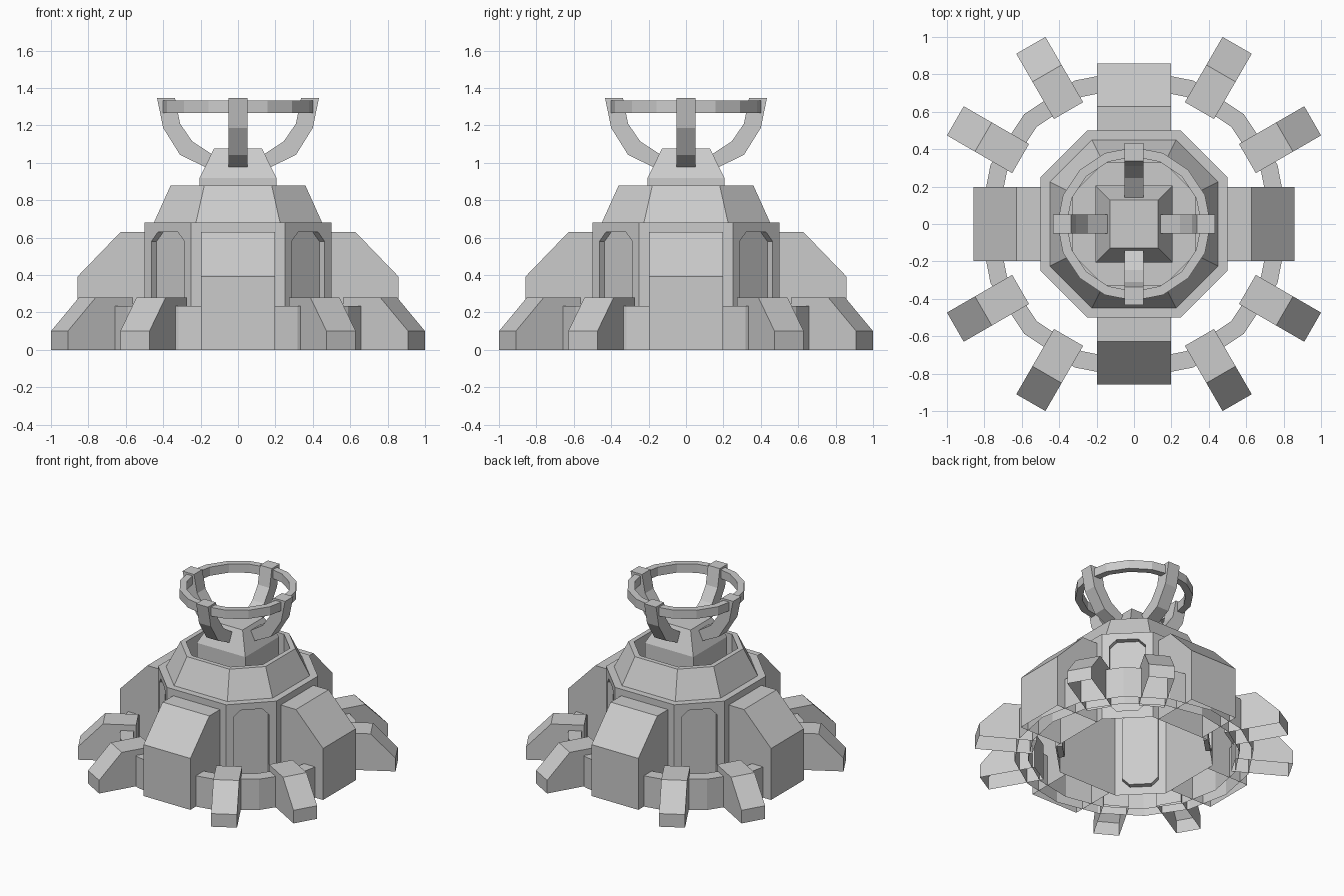
import bpy, bmesh
from math import cos, sin, pi, radians
from mathutils import Vector, Matrix

if "Cube" in bpy.data.objects:
    bpy.data.objects.remove(bpy.data.objects["Cube"])


def make(name, bm):
    bmesh.ops.remove_doubles(bm, verts=bm.verts, dist=0.0005)
    bmesh.ops.recalc_face_normals(bm, faces=bm.faces)
    me = bpy.data.meshes.new(name)
    bm.to_mesh(me)
    bm.free()
    ob = bpy.data.objects.new(name, me)
    bpy.context.collection.objects.link(ob)
    return ob


def face(bm, pts):
    return bm.faces.new([bm.verts.new(p) for p in pts])


def octagon(r, z):
    # octagon with long straight sides, flats at distance r
    h = r / 2
    return [Vector((x, y, z)) for x, y in
            [(r, -h), (r, h), (h, r), (-h, r), (-r, h), (-r, -h), (-h, -r), (h, -r)]]


def ring16(r, z, n=16):
    return [Vector((r * cos(2 * pi * i / n), r * sin(2 * pi * i / n), z)) for i in range(n)]


def loft(bm, loops):
    for a, b in zip(loops, loops[1:]):
        n = len(a)
        for i in range(n):
            j = (i + 1) % n
            face(bm, [a[i], a[j], b[j], b[i]])


def radial_block(name, profile, width, angle, skip=()):
    # (radius, z) profile extruded sideways, then turned to its angle;
    # skip lists the profile edges left open
    bm = bmesh.new()
    rot = Matrix.Rotation(radians(angle), 3, 'Z')
    sides = [[rot @ Vector((r, s * width / 2, z)) for r, z in profile] for s in (-1, 1)]
    face(bm, sides[0])
    face(bm, sides[1])
    n = len(profile)
    for i in range(n):
        if i not in skip:
            j = (i + 1) % n
            face(bm, [sides[0][i], sides[0][j], sides[1][j], sides[1][i]])
    return make(name, bm)


# Core: hollow octagon with recessed chamfered windows in the diagonal walls
bm = bmesh.new()
low, top = octagon(0.5, 0), octagon(0.5, 0.68)
face(bm, top)
w, c, z0, z1 = 0.125, 0.05, 0.06, 0.63
window = [(-w + c, z0), (w - c, z0), (w, z0 + c), (w, z1 - c),
          (w - c, z1), (-w + c, z1), (-w, z1 - c), (-w, z0 + c)]
for i in range(8):
    j = (i + 1) % 8
    rect = [low[i], low[j], top[j], top[i]]
    if i % 2 == 0:
        face(bm, rect)
        continue
    mid = (low[i] + low[j]) / 2
    along = (low[j] - low[i]).normalized()
    inward = -mid.normalized() * 0.04
    o = [mid + along * u + Vector((0, 0, z)) for u, z in window]
    d = [p + inward for p in o]
    for k in range(4):
        a, b = rect[k], rect[(k + 1) % 4]
        face(bm, [a, b, o[2 * k + 1], o[2 * k]])
        face(bm, [a, o[2 * k], o[(2 * k - 1) % 8]])
    loft(bm, [o, d])
    face(bm, d)
make("core", bm)

# Sloping collar on the core, hollow in the middle
bm = bmesh.new()
loft(bm, [octagon(0.45, 0.68), octagon(0.36, 0.88), octagon(0.325, 0.88), octagon(0.325, 0.68)])
make("collar", bm)

# Square tower with a tapered top
bm = bmesh.new()
loops = [[Vector((sx * h, sy * h, z)) for sx, sy in [(1, 1), (-1, 1), (-1, -1), (1, -1)]]
         for h, z in [(0.205, 0.68), (0.205, 0.92), (0.128, 1.077)]]
loft(bm, loops)
face(bm, loops[-1])
make("tower", bm)

# Crown: four curved prongs and a hoop
prong = [(0.14, 0.96), (0.31, 1.043), (0.40, 1.187), (0.433, 1.347),
         (0.337, 1.347), (0.31, 1.21), (0.245, 1.115), (0.13, 1.04)]
for k in range(4):
    radial_block(f"prong_{k + 1}", prong, 0.10, 90 * k)
bm = bmesh.new()
hoop = [ring16(r, z) for r, z in [(0.41, 1.267), (0.41, 1.333), (0.36, 1.333), (0.36, 1.267)]]
loft(bm, hoop + hoop[:1])
make("crown_hoop", bm)

# Low ring wall around the base, open underneath
bm = bmesh.new()
loft(bm, [ring16(r, z) for r, z in [(0.83, 0), (0.83, 0.235), (0.735, 0.235), (0.735, 0)]])
make("base_ring", bm)

# Four broad buttresses, open below and against the core
buttress = [(0.5, 0), (0.5, 0.63), (0.628, 0.63), (0.857, 0.393), (0.857, 0)]
for k in range(4):
    radial_block(f"buttress_{k + 1}", buttress, 0.395, 90 * k, skip=(0, 4))

# Eight feet in pairs between the buttresses, open below
foot = [(0.70, 0), (0.70, 0.28), (0.93, 0.28), (1.103, 0.10), (1.103, 0)]
for k in range(4):
    for a in (30, 60):
        radial_block(f"foot_{k + 1}_{a}", foot, 0.18, 90 * k + a, skip=(4,))
